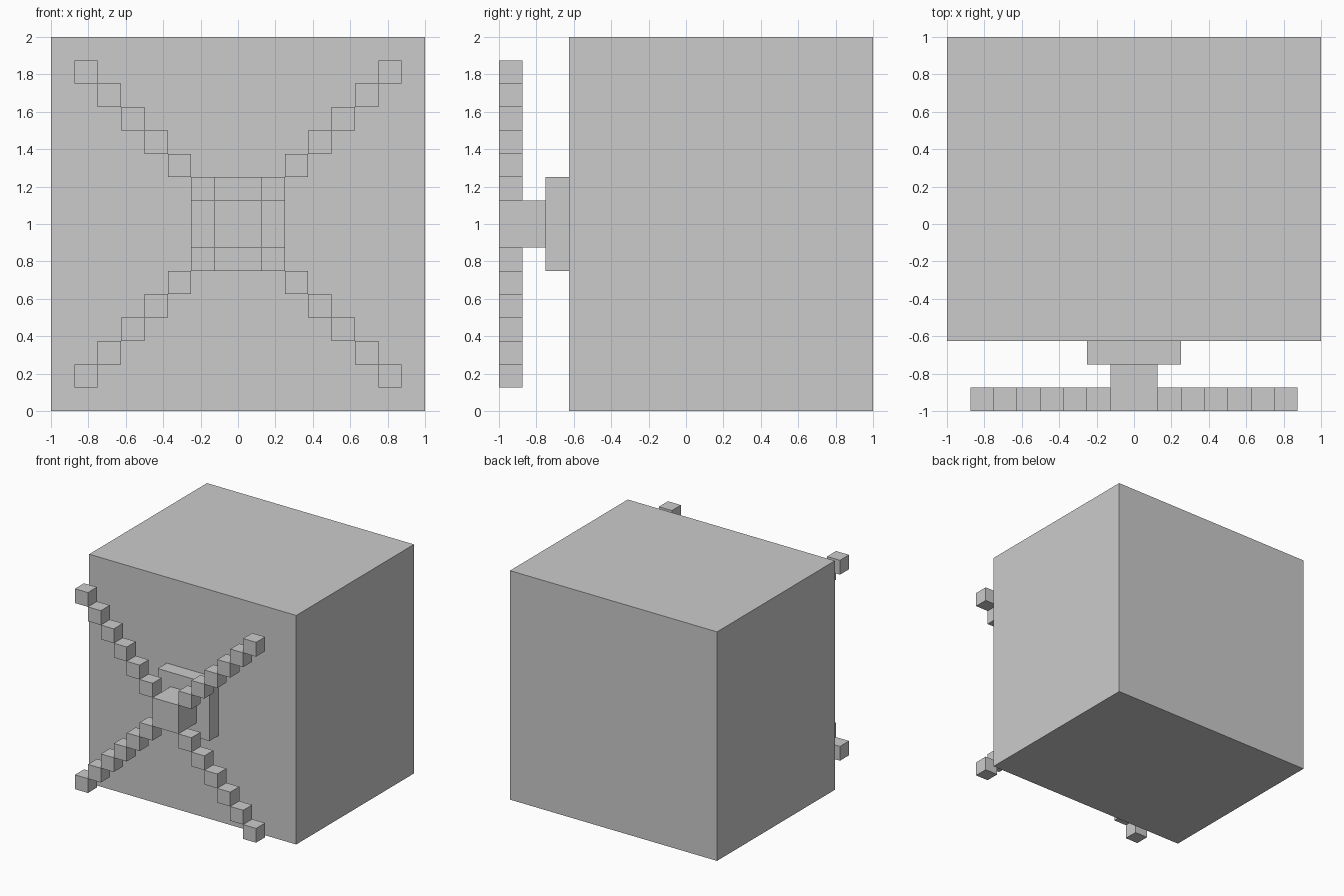
import bpy
import bmesh
from mathutils import Matrix, Vector

if "Cube" in bpy.data.objects:
    bpy.data.objects.remove(bpy.data.objects["Cube"])

U = 0.125  # block unit


def boxes(name, spans):
    """One object made of axis-aligned boxes, each given as (low corner, high corner)."""
    bm = bmesh.new()
    for low, high in spans:
        low, high = Vector(low), Vector(high)
        m = Matrix.Translation((low + high) / 2) @ Matrix.Diagonal((*(high - low), 1))
        bmesh.ops.create_cube(bm, size=1, matrix=m)
    mesh = bpy.data.meshes.new(name)
    bm.to_mesh(mesh)
    bm.free()
    obj = bpy.data.objects.new(name, mesh)
    bpy.context.collection.objects.link(obj)
    return obj


# Main block
boxes("body", [((-1, -5 * U, 0), (1, 1, 2))])

# Square mounting plate and the shaft hub in front of it
boxes("mounting_plate", [((-2 * U, -6 * U, 1 - 2 * U), (2 * U, -5 * U, 1 + 2 * U))])
boxes("hub", [((-U, -1, 1 - U), (U, -6 * U, 1 + U))])

# Four diagonal blades, each a staircase of six small cubes
for side, sx in (("left", -1), ("right", 1)):
    for level, sz in (("lower", -1), ("upper", 1)):
        steps = []
        for i in range(1, 7):
            c = (i + 0.5) * U
            x, z = sx * c, 1 + sz * c
            steps.append(((x - U / 2, -1, z - U / 2), (x + U / 2, -1 + U, z + U / 2)))
        boxes(f"blade_{level}_{side}", steps)
